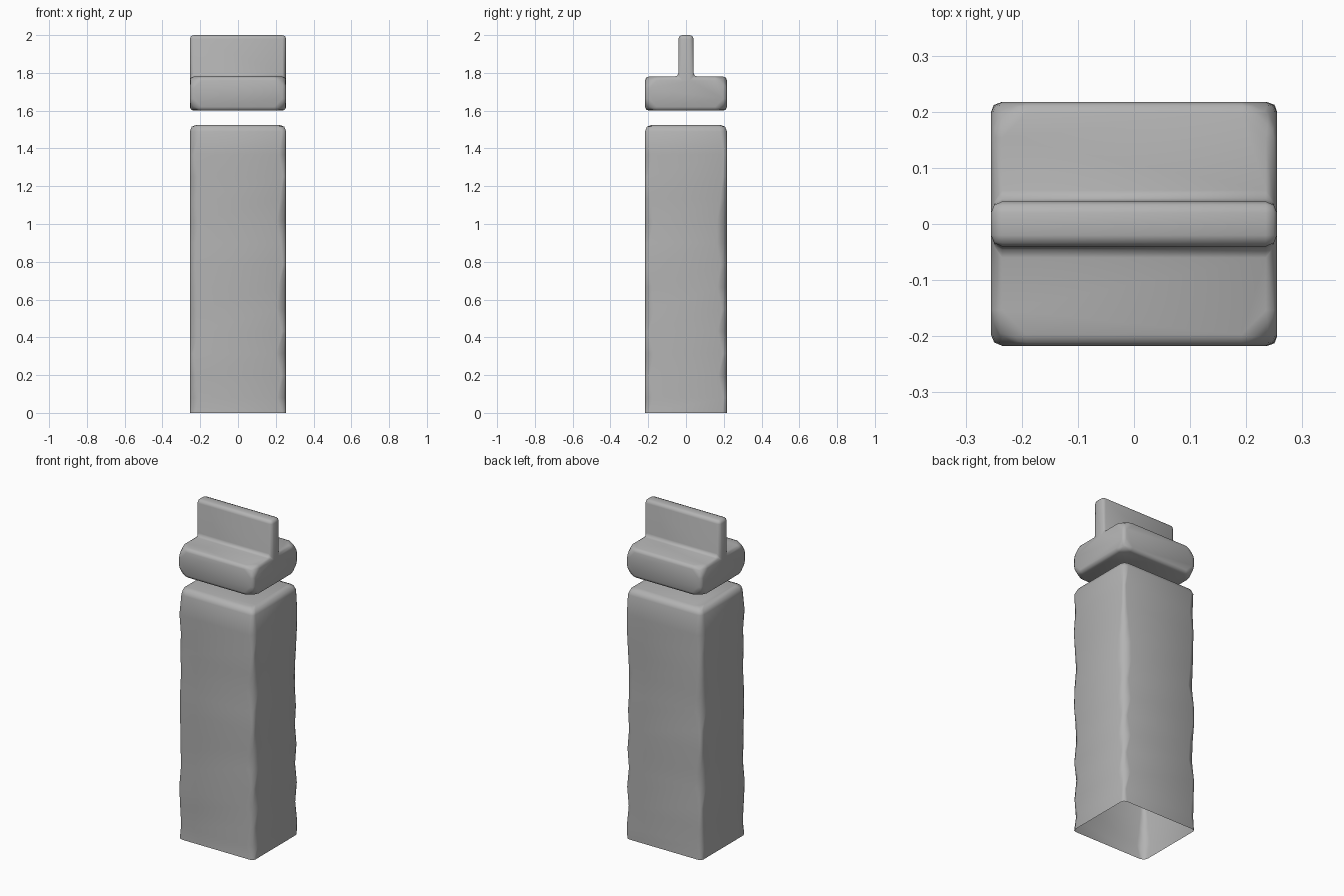
import bpy, bmesh, random
from mathutils import Vector

if "Cube" in bpy.data.objects:
    bpy.data.objects.remove(bpy.data.objects["Cube"])

random.seed(4)
HX, HY = 0.255, 0.217

# Dark stone grey
grey = bpy.data.materials.new("stone_grey")
grey.diffuse_color = (0.45, 0.45, 0.45, 1)
grey.use_nodes = True
grey.node_tree.nodes["Principled BSDF"].inputs["Base Color"].default_value = grey.diffuse_color


def finish(bm, name):
    mesh = bpy.data.meshes.new(name)
    bm.to_mesh(mesh)
    bm.free()
    for p in mesh.polygons:
        p.use_smooth = True
    mesh.materials.append(grey)
    ob = bpy.data.objects.new(name, mesh)
    bpy.context.collection.objects.link(ob)
    return ob


def ring(bm, z, inset, chips):
    # rectangle with each corner cut by its own worn, slightly rounded chip
    verts = []
    x, y = HX - inset, HY - inset
    for (sx, sy), c in zip([(1, 1), (-1, 1), (-1, -1), (1, -1)], chips):
        pts = [(x, y - c), (x - c * 0.27, y - c * 0.27), (x - c, y)]
        if sx * sy < 0:
            pts.reverse()
        verts += [bm.verts.new((sx * px, sy * py, z)) for px, py in pts]
    return verts


# Worn square post, open underneath
bm = bmesh.new()
levels = [(0, 0)] + [(0.08 + 0.117 * i, 0) for i in range(12)]
levels += [(1.49, 0), (1.515, 0.01), (1.525, 0.035)]
rings = []
for z, inset in levels:
    chips = [random.uniform(0.015, 0.055) for _ in range(4)]
    rings.append(ring(bm, z, inset, chips))
for a, b in zip(rings, rings[1:]):
    for i in range(12):
        j = (i + 1) % 12
        bm.faces.new((a[i], a[j], b[j], b[i]))
top = bm.faces.new(rings[-1])
bmesh.ops.recalc_face_normals(bm, faces=bm.faces)
bm.normal_update()
if top.normal.z < 0:
    bmesh.ops.reverse_faces(bm, faces=bm.faces)
finish(bm, "post")

# Floating cap: inverted T profile swept along x
profile = [(-HY, 1.6), (HY, 1.6), (HY, 1.78), (0.04, 1.78),
           (0.04, 2.0), (-0.04, 2.0), (-0.04, 1.78), (-HY, 1.78)]
bm = bmesh.new()
face = bm.faces.new([bm.verts.new((-HX, y, z)) for y, z in profile])
ext = bmesh.ops.extrude_face_region(bm, geom=[face])
moved = [v for v in ext["geom"] if isinstance(v, bmesh.types.BMVert)]
bmesh.ops.translate(bm, verts=moved, vec=Vector((2 * HX, 0, 0)))
bmesh.ops.recalc_face_normals(bm, faces=bm.faces)
# knock off the outer corners of the cap base
corners = [v for v in bm.verts if abs(v.co.y) > 0.2]
bmesh.ops.bevel(bm, geom=corners, offset=0.055, segments=1, affect='VERTICES')
cap = finish(bm, "cap")
bev = cap.modifiers.new("soft_edges", "BEVEL")
bev.width = 0.02
bev.segments = 2
bev.limit_method = 'ANGLE'
